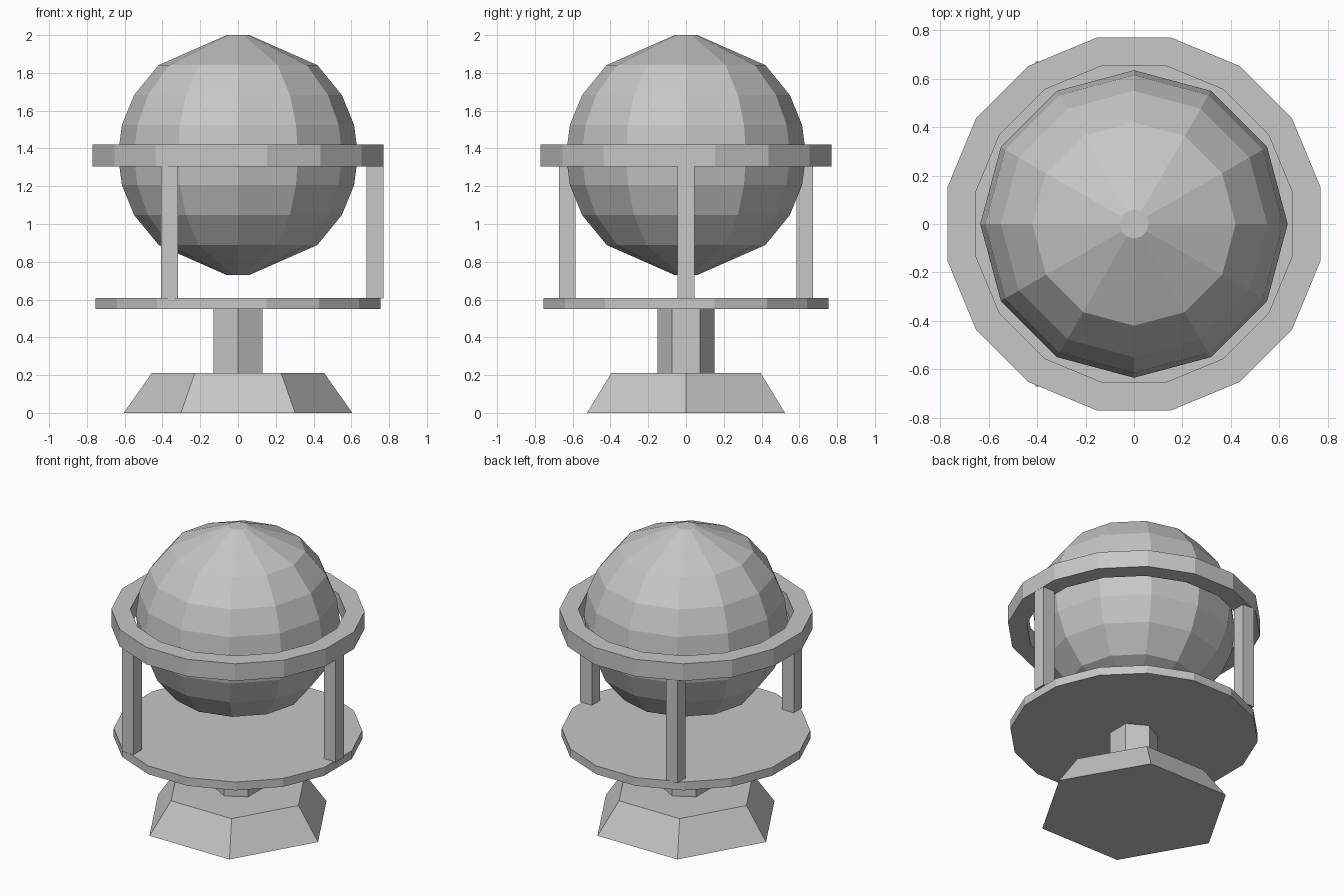
import bpy, bmesh, math

cube = bpy.data.objects.get("Cube")
if cube:
    bpy.data.objects.remove(cube, do_unlink=True)

grey = bpy.data.materials.new("plain grey")
grey.use_nodes = True
colour = (0.57, 0.57, 0.57, 1)
grey.diffuse_color = colour
grey.node_tree.nodes["Principled BSDF"].inputs["Base Color"].default_value = colour


def add_object(name, bm):
    bmesh.ops.recalc_face_normals(bm, faces=bm.faces)
    mesh = bpy.data.meshes.new(name)
    bm.to_mesh(mesh)
    bm.free()
    mesh.materials.append(grey)
    obj = bpy.data.objects.new(name, mesh)
    bpy.context.collection.objects.link(obj)
    return obj


def lathe(name, profile, sides, turn=0.0, closed=False):
    """Faceted solid from (radius, height) pairs; closed joins last ring to first."""
    bm = bmesh.new()
    rings = []
    for r, z in profile:
        angles = [turn + math.tau * i / sides for i in range(sides)]
        rings.append([bm.verts.new((r * math.cos(a), r * math.sin(a), z)) for a in angles])
    pairs = list(zip(rings, rings[1:]))
    if closed:
        pairs.append((rings[-1], rings[0]))
    else:
        bm.faces.new(rings[0])
        bm.faces.new(rings[-1])
    for low, high in pairs:
        for i in range(sides):
            j = (i + 1) % sides
            bm.faces.new((low[i], low[j], high[j], high[i]))
    return add_object(name, bm)


def box(name, centre, size):
    bm = bmesh.new()
    bmesh.ops.create_cube(bm, size=1)
    for v in bm.verts:
        v.co = [c + s * p for c, s, p in zip(centre, size, v.co)]
    return add_object(name, bm)


# Hexagonal foot and stem
lathe("base", [(0.605, 0), (0.457, 0.21)], 6)
lathe("stem", [(0.15, 0.21), (0.15, 0.55)], 6, math.pi / 6)

# Round shelf and the ring around the globe
half_step = math.pi / 16
lathe("shelf", [(0.77, 0.55), (0.77, 0.607)], 16, half_step)
lathe("ring", [(0.667, 1.305), (0.785, 1.305), (0.785, 1.422), (0.667, 1.422)],
      16, half_step, closed=True)

# Three upright posts, all squared to the axes
for i, side in enumerate(("left", "back", "front")):
    a = math.tau * i / 3
    box(side + "_post", (0.725 * math.cos(a), 0.725 * math.sin(a), 0.955),
        (0.088, 0.088, 0.70))

# Globe: bands of equal height with small flat poles
R, middle = 0.635, 1.365
globe = []
for i in range(-4, 5):
    t = i / 4
    globe.append((max(0.06, R * math.sqrt(1 - t * t)), middle + R * t))
lathe("globe", globe, 12)
